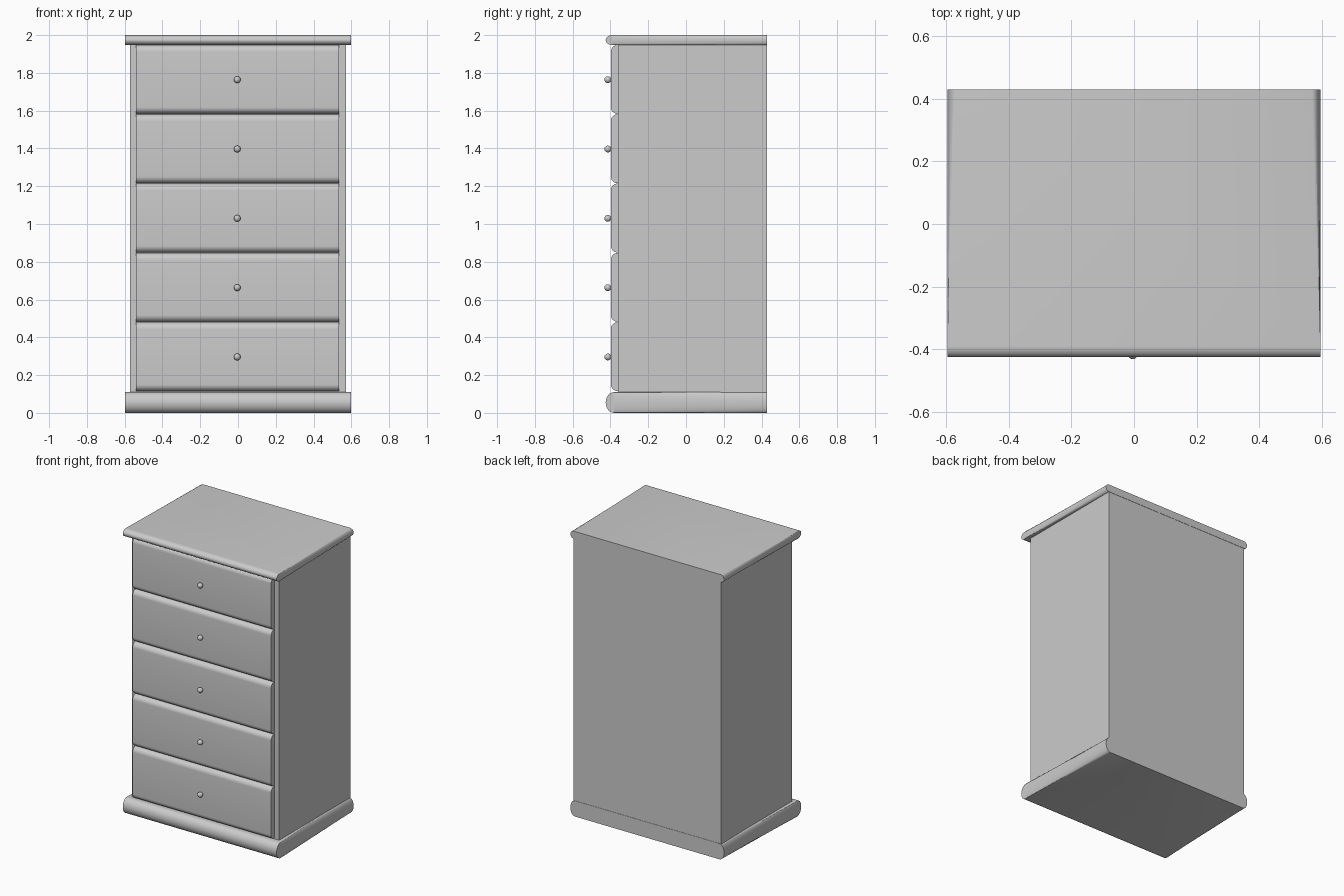
import bpy, bmesh
from math import sin, cos, pi, radians

cube = bpy.data.objects.get("Cube")
if cube:
    bpy.data.objects.remove(cube, do_unlink=True)

grey = bpy.data.materials.new("grey paint")
grey.use_nodes = True
COLOUR = (0.6, 0.6, 0.6, 1)
grey.diffuse_color = COLOUR
grey.node_tree.nodes["Principled BSDF"].inputs["Base Color"].default_value = COLOUR

BACK, FRONT, HALF = 0.43, -0.425, 0.597


def finish(name, bm):
    bmesh.ops.remove_doubles(bm, verts=bm.verts, dist=1e-5)
    bmesh.ops.recalc_face_normals(bm, faces=bm.faces)
    mesh = bpy.data.meshes.new(name)
    bm.to_mesh(mesh)
    bm.free()
    mesh.materials.append(grey)
    obj = bpy.data.objects.new(name, mesh)
    bpy.context.collection.objects.link(obj)
    bpy.ops.object.select_all(action='DESELECT')
    obj.select_set(True)
    bpy.context.view_layer.objects.active = obj
    bpy.ops.object.shade_smooth_by_angle(angle=radians(35))
    return obj


def loft(name, rings):
    bm = bmesh.new()
    loops = [[bm.verts.new(p) for p in ring] for ring in rings]
    for a, b in zip(loops, loops[1:]):
        for i in range(len(a)):
            j = (i + 1) % len(a)
            bm.faces.new((a[i], a[j], b[j], b[i]))
    bm.faces.new(loops[0])
    bm.faces.new(loops[-1])
    return finish(name, bm)


def slab(name, z0, z1, depth, steps=10):
    """Bullnosed front with square ends; the sides become round towards the back."""
    mid, h = (z0 + z1) / 2, (z1 - z0) / 2

    def ring(y, height, rounding):
        arc = [-pi / 2 + pi * k / steps for k in range(steps + 1)]
        right = [(HALF - rounding * (1 - cos(t)), y, mid + height * sin(t)) for t in arc]
        return right + [(-x, y, z) for x, y, z in reversed(right)]

    rings = []
    for k in range(steps + 1):
        p = pi / 2 * k / steps
        rings.append(ring(FRONT + depth * (1 - cos(p)), max(h * sin(p), 0.001), 0))
    rings.append(ring(BACK, h, depth * 0.8))
    return loft(name, rings)


def drawer(name, z0, z1, x0=-0.54, x1=0.535, y0=-0.398, y1=-0.355, r=0.036, steps=8):
    """Front panel with rounded long edges, extruded across the width."""
    low = [(y0 + r * (1 - sin(a)), z0 + r * (1 - cos(a)))
           for a in (pi / 2 * k / steps for k in range(steps + 1))]
    high = [(y, z0 + z1 - z) for y, z in reversed(low)]
    profile = [(y1, z0)] + low + high + [(y1, z1)]
    return loft(name, [[(x, y, z) for y, z in profile] for x in (x0, x1)])


# Carcass between base and top
bm = bmesh.new()
bmesh.ops.create_cube(bm, size=1)
for v in bm.verts:
    v.co.x = 0.572 if v.co.x > 0 else -0.572
    v.co.y = BACK - 0.002 if v.co.y > 0 else -0.36
    v.co.z = 1.96 if v.co.z > 0 else 0.1
finish("carcass", bm)

# Moulded base and top
slab("base", 0, 0.11, 0.045)
slab("top", 1.947, 2.0, 0.035)

# Five drawers, each with a round knob
BOTTOM, PITCH = 0.115, 0.367
for n in range(5):
    z = BOTTOM + n * PITCH
    drawer(f"drawer_{n + 1}", z, z + PITCH - 0.002)
    bm = bmesh.new()
    bmesh.ops.create_uvsphere(bm, u_segments=20, v_segments=12, radius=0.018)
    bmesh.ops.translate(bm, verts=bm.verts, vec=(-0.004, -0.414, z + 0.181))
    finish(f"knob_{n + 1}", bm)
